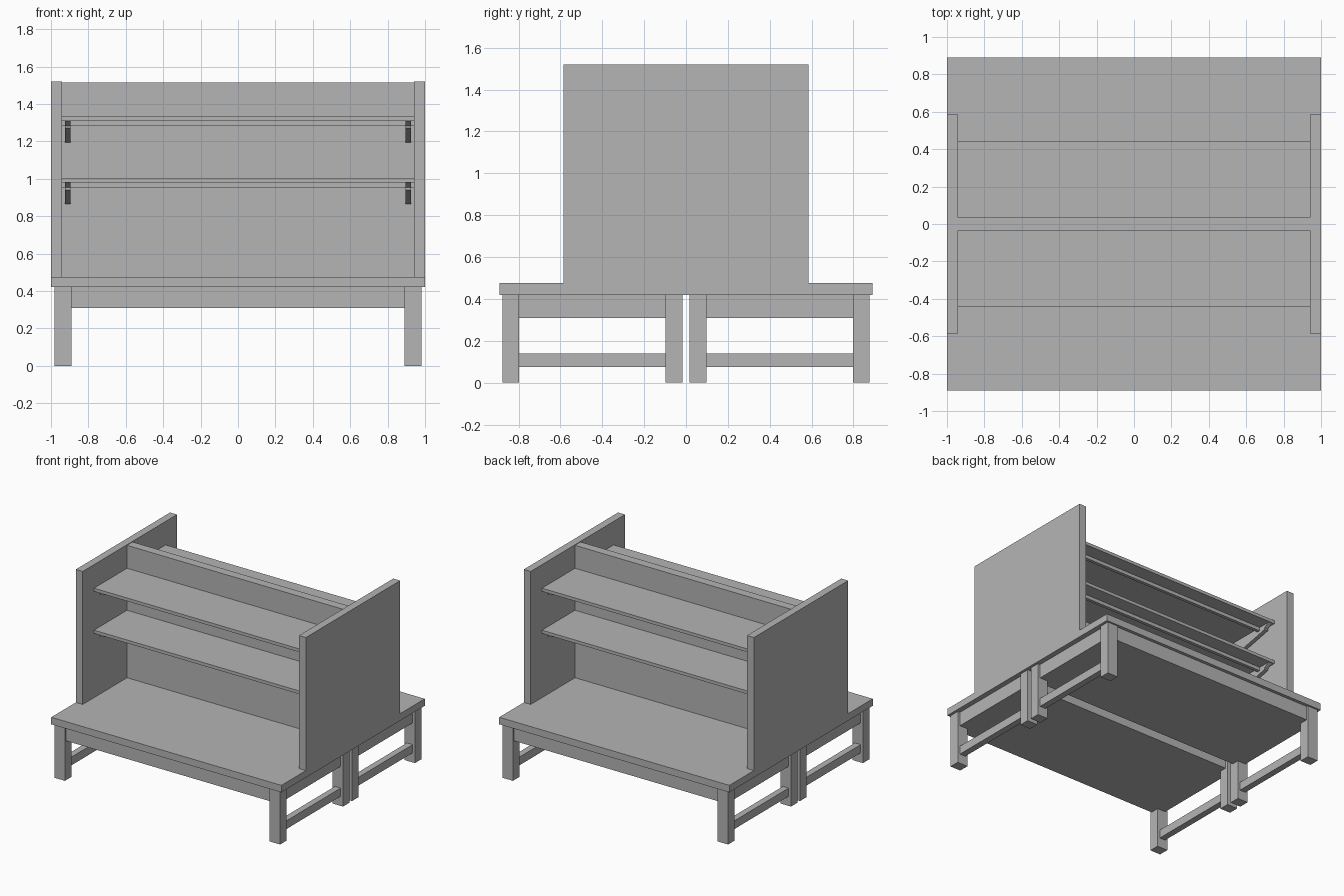
import bpy
import bmesh

cube = bpy.data.objects.get("Cube")
if cube:
    bpy.data.objects.remove(cube, do_unlink=True)

GREY = (0.46, 0.46, 0.46, 1.0)
grey = bpy.data.materials.new("plain_grey")
grey.use_nodes = True
grey.diffuse_color = GREY
grey.node_tree.nodes["Principled BSDF"].inputs["Base Color"].default_value = GREY


def prism(name, profile, x0, x1):
    """Extrude a (y, z) outline from x0 to x1."""
    bm = bmesh.new()
    face = bm.faces.new([bm.verts.new((x0, y, z)) for y, z in profile])
    out = bmesh.ops.extrude_face_region(bm, geom=[face])
    moved = [v for v in out["geom"] if isinstance(v, bmesh.types.BMVert)]
    bmesh.ops.translate(bm, verts=moved, vec=(x1 - x0, 0, 0))
    bmesh.ops.recalc_face_normals(bm, faces=bm.faces)
    mesh = bpy.data.meshes.new(name)
    bm.to_mesh(mesh)
    bm.free()
    mesh.materials.append(grey)
    obj = bpy.data.objects.new(name, mesh)
    bpy.context.collection.objects.link(obj)
    return obj


def box(name, x, y, z):
    """Box from (min, max) pairs."""
    outline = [(y[0], z[0]), (y[1], z[0]), (y[1], z[1]), (y[0], z[1])]
    return prism(name, outline, *x)


def span(sign, near, far):
    return tuple(sorted((sign * near, sign * far)))


# Table top and the dividing wall
box("table_top", (-1, 1), (-0.89, 0.89), (0.42, 0.475))
box("centre_panel", (-0.94, 0.94), (-0.035, 0.035), (0.475, 1.515))

# Side panels
for sx, side in ((-1, "right"), (1, "left")):
    box(f"{side}_side_panel", span(sx, 0.94, 1), (-0.585, 0.585), (0.475, 1.52))

for sy, end in ((-1, "front"), (1, "back")):
    # Closed apron box under each half of the table
    box(f"{end}_apron", (-0.96, 0.96), span(sy, 0.04, 0.865), (0.31, 0.42))

    # Legs and low side stretchers
    for sx, side in ((-1, "right"), (1, "left")):
        for place, near, far in (("inner", 0.017, 0.097), ("outer", 0.797, 0.877)):
            box(f"{end}_{side}_{place}_leg", span(sx, 0.89, 0.98),
                span(sy, near, far), (0, 0.42))
        box(f"{end}_{side}_stretcher", span(sx, 0.91, 0.96),
            span(sy, 0.097, 0.797), (0.075, 0.14))

    # Shelves, each with a stiffening rail and a pair of brackets
    for level, top in (("lower", 1.005), ("upper", 1.335)):
        under = top - 0.025
        box(f"{end}_{level}_shelf", (-0.94, 0.94), span(sy, 0.035, 0.445), (under, top))
        box(f"{end}_{level}_shelf_rail", (-0.94, 0.94),
            span(sy, 0.31, 0.335), (under - 0.027, under))
        outline = [(0.035, under), (0.43, under), (0.39, under - 0.027),
                   (0.39, under - 0.04), (0.035, under - 0.115)]
        for sx, side in ((-1, "right"), (1, "left")):
            prism(f"{end}_{level}_{side}_bracket",
                  [(sy * y, z) for y, z in outline], sx * 0.895, sx * 0.925)
